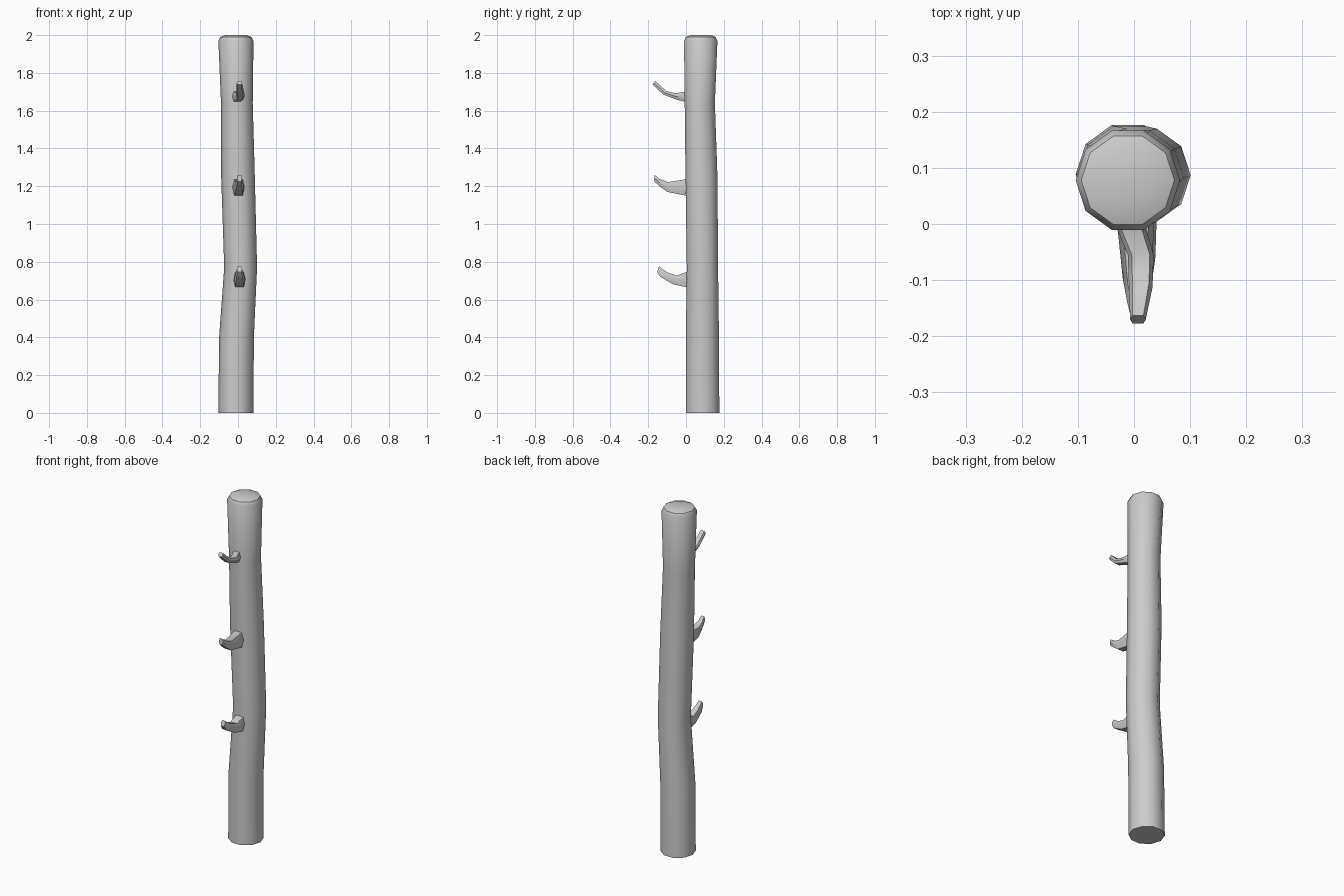
import bpy, bmesh, math


def loft(name, rings, smooth):
    """Skin a list of equal-sized point rings and cap both ends."""
    bm = bmesh.new()
    loops = [[bm.verts.new(p) for p in ring] for ring in rings]
    n = len(loops[0])
    for a, b in zip(loops, loops[1:]):
        for i in range(n):
            j = (i + 1) % n
            bm.faces.new((a[i], a[j], b[j], b[i]))
    bm.faces.new(loops[0][::-1])
    bm.faces.new(loops[-1])
    bmesh.ops.recalc_face_normals(bm, faces=bm.faces)
    mesh = bpy.data.meshes.new(name)
    bm.to_mesh(mesh)
    bm.free()
    obj = bpy.data.objects.new(name, mesh)
    bpy.context.collection.objects.link(obj)
    bpy.ops.object.select_all(action='DESELECT')
    obj.select_set(True)
    bpy.context.view_layer.objects.active = obj
    bpy.ops.object.shade_smooth_by_angle(angle=math.radians(smooth))
    return obj


# Crooked ten-sided trunk: z, centre x, centre y, radius
trunk = [
    (0.00, -0.011, 0.088, 0.093),
    (0.40, -0.008, 0.087, 0.092),
    (0.77, 0.014, 0.087, 0.087),
    (1.25, 0.000, 0.082, 0.089),
    (1.64, -0.006, 0.073, 0.084),
    (1.97, -0.011, 0.078, 0.093),
    (1.99, -0.011, 0.078, 0.083),
    (2.00, -0.011, 0.078, 0.056),
]
loft("trunk", [[(cx + r * math.cos(k * math.pi / 5),
                 cy + r * math.sin(k * math.pi / 5), z) for k in range(10)]
               for z, cx, cy, r in trunk], 40)

# Upturned branch stubs: upper y, upper z, lower y, lower z, centre x, half width
SECTION = [(1, 0), (0.7, 1), (-0.7, 1), (-1, 0), (-0.7, -1), (0.7, -1)]
stubs = {
    "upper_branch": [
        (0.03, 1.705, 0.03, 1.645, -0.006, 0.026),
        (-0.01, 1.70, -0.01, 1.648, -0.004, 0.026),
        (-0.055, 1.692, -0.055, 1.66, 0.012, 0.023),
        (-0.105, 1.705, -0.12, 1.685, 0.012, 0.021),
        (-0.163, 1.757, -0.177, 1.738, 0.007, 0.014),
    ],
    "middle_branch": [
        (0.03, 1.24, 0.03, 1.148, 0.003, 0.033),
        (-0.01, 1.235, -0.01, 1.152, 0.003, 0.032),
        (-0.095, 1.222, -0.10, 1.17, 0.006, 0.026),
        (-0.14, 1.238, -0.14, 1.20, 0.007, 0.019),
        (-0.166, 1.26, -0.169, 1.226, 0.008, 0.013),
    ],
    "lower_branch": [
        (0.03, 0.75, 0.03, 0.66, 0.008, 0.032),
        (0.0, 0.745, 0.0, 0.666, 0.008, 0.032),
        (-0.05, 0.727, -0.07, 0.681, 0.008, 0.030),
        (-0.10, 0.745, -0.135, 0.72, 0.008, 0.022),
        (-0.143, 0.775, -0.153, 0.746, 0.008, 0.014),
    ],
}
for name, rows in stubs.items():
    rings = []
    for uy, uz, ly, lz, cx, hw in rows:
        cy, cz, dy, dz = (uy + ly) / 2, (uz + lz) / 2, (uy - ly) / 2, (uz - lz) / 2
        rings.append([(cx + hw * a, cy + dy * b, cz + dz * b) for a, b in SECTION])
    loft(name, rings, 35)
